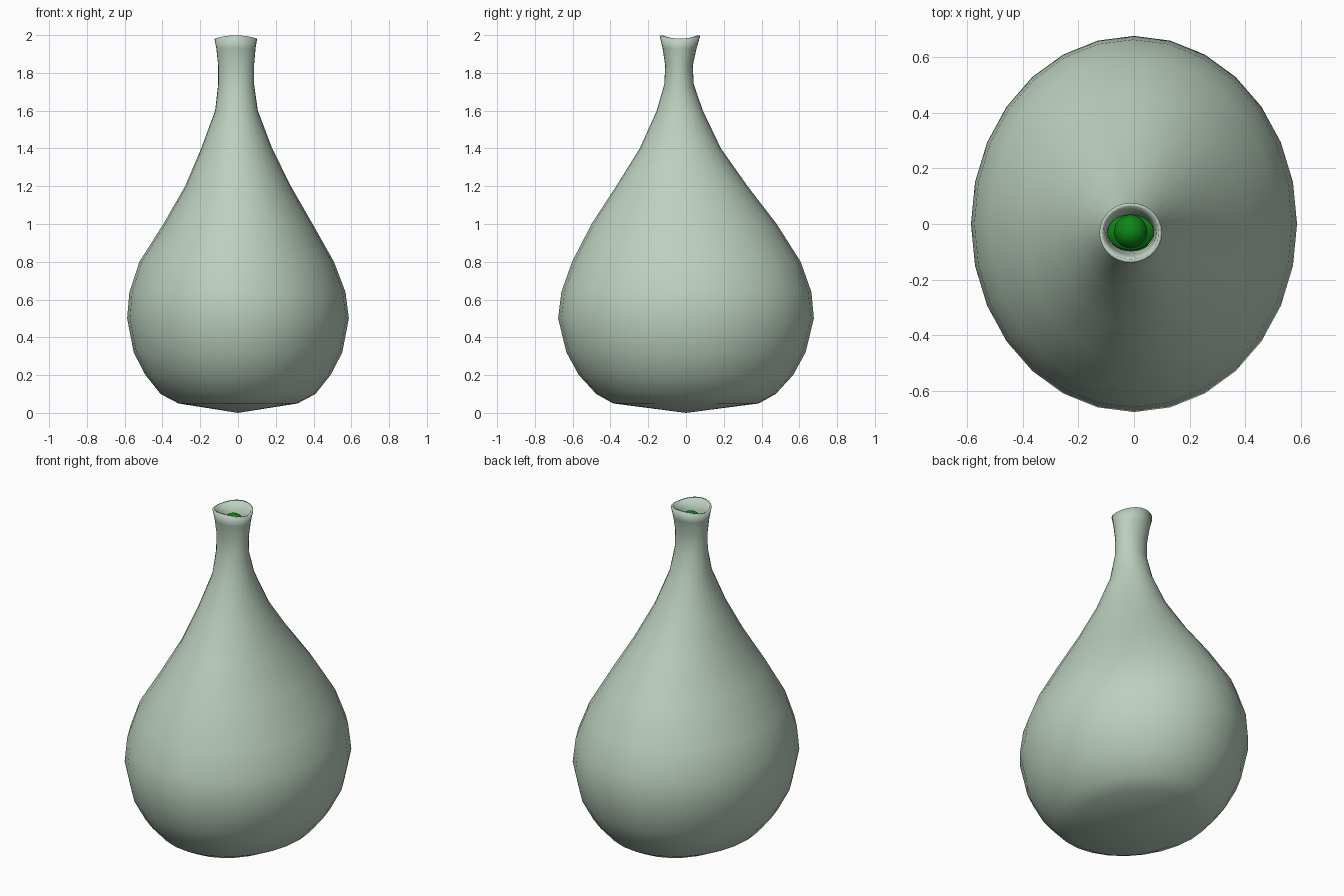
import bpy, bmesh, math

if "Cube" in bpy.data.objects:
    bpy.data.objects.remove(bpy.data.objects["Cube"])

SEG = 28


def material(name, rgb):
    m = bpy.data.materials.new(name)
    m.diffuse_color = (*rgb, 1)
    m.use_nodes = True
    m.node_tree.nodes["Principled BSDF"].inputs["Base Color"].default_value = m.diffuse_color
    return m


def loft(name, rings, mat, start, end=None):
    """Skin elliptical rings (z, cx, cy, rx, ry, ripple); start/end are pole heights."""
    bm = bmesh.new()
    loops = []
    for z, cx, cy, rx, ry, rip in rings:
        loop = []
        for i in range(SEG):
            a = 2 * math.pi * i / SEG
            loop.append(bm.verts.new((cx + rx * math.cos(a), cy + ry * math.sin(a),
                                      z - rip * math.cos(2 * a))))
        loops.append(loop)
    for a, b in zip(loops, loops[1:]):
        for i in range(SEG):
            j = (i + 1) % SEG
            bm.faces.new((a[i], a[j], b[j], b[i]))
    for loop, pole, flip in ((loops[0], start, True), (loops[-1], end, False)):
        p = bm.verts.new((rings[-1][1] if not flip else 0, rings[-1][2] if not flip else 0, pole))
        for i in range(SEG):
            j = (i + 1) % SEG
            bm.faces.new((loop[j], loop[i], p) if flip else (loop[i], loop[j], p))
    bmesh.ops.recalc_face_normals(bm, faces=bm.faces)
    me = bpy.data.meshes.new(name)
    bm.to_mesh(me)
    bm.free()
    me.materials.append(mat)
    for p in me.polygons:
        p.use_smooth = True
    ob = bpy.data.objects.new(name, me)
    bpy.context.collection.objects.link(ob)
    return ob


glaze = material("pale sage glaze", (0.50, 0.63, 0.52))
green = material("deep green", (0.004, 0.24, 0.008))

# Vase profile: height, centre x, centre y, half width, half depth
profile = [
    (0.05, 0, 0, 0.315, 0.385),
    (0.10, 0, 0, 0.41, 0.475),
    (0.20, 0, 0, 0.49, 0.567),
    (0.32, 0, 0, 0.552, 0.633),
    (0.50, 0, 0, 0.587, 0.677),
    (0.64, -0.003, 0.002, 0.572, 0.662),
    (0.80, -0.007, 0.002, 0.515, 0.605),
    (1.00, 0, -0.01, 0.395, 0.49),
    (1.20, 0, -0.022, 0.28, 0.348),
    (1.40, -0.007, -0.03, 0.188, 0.215),
    (1.60, -0.008, -0.033, 0.113, 0.122),
    (1.74, -0.01, -0.037, 0.095, 0.078),
    (1.84, -0.01, -0.037, 0.095, 0.073),
    (1.93, -0.011, -0.034, 0.104, 0.09),
    (1.99, -0.012, -0.032, 0.113, 0.108),
]
T = 0.013  # wall thickness
outer = [(*p, 0.009 if p[0] > 1.98 else 0) for p in profile]
inner = [(max(z, 0.065), cx, cy, rx - T, ry - T, rip) for z, cx, cy, rx, ry, rip in reversed(outer)]
vase = loft("vase", outer + inner, glaze, 0.0, 0.03)

# Green plug lining the neck
plug = [(z, -0.012, -0.03, rx, ry, 0) for z, rx, ry in (
    (1.62, 0.075, 0.08), (1.74, 0.084, 0.066), (1.84, 0.085, 0.063), (1.91, 0.084, 0.064))]
loft("neck_filling", plug, green, 1.61, 1.90)

# Rounded green tip showing in the mouth
bpy.ops.mesh.primitive_uv_sphere_add(segments=24, ring_count=12, radius=0.06,
                                     location=(-0.012, -0.027, 1.90))
tip = bpy.context.object
tip.name = "filling_tip"
tip.data.materials.append(green)
bpy.ops.object.shade_smooth()
